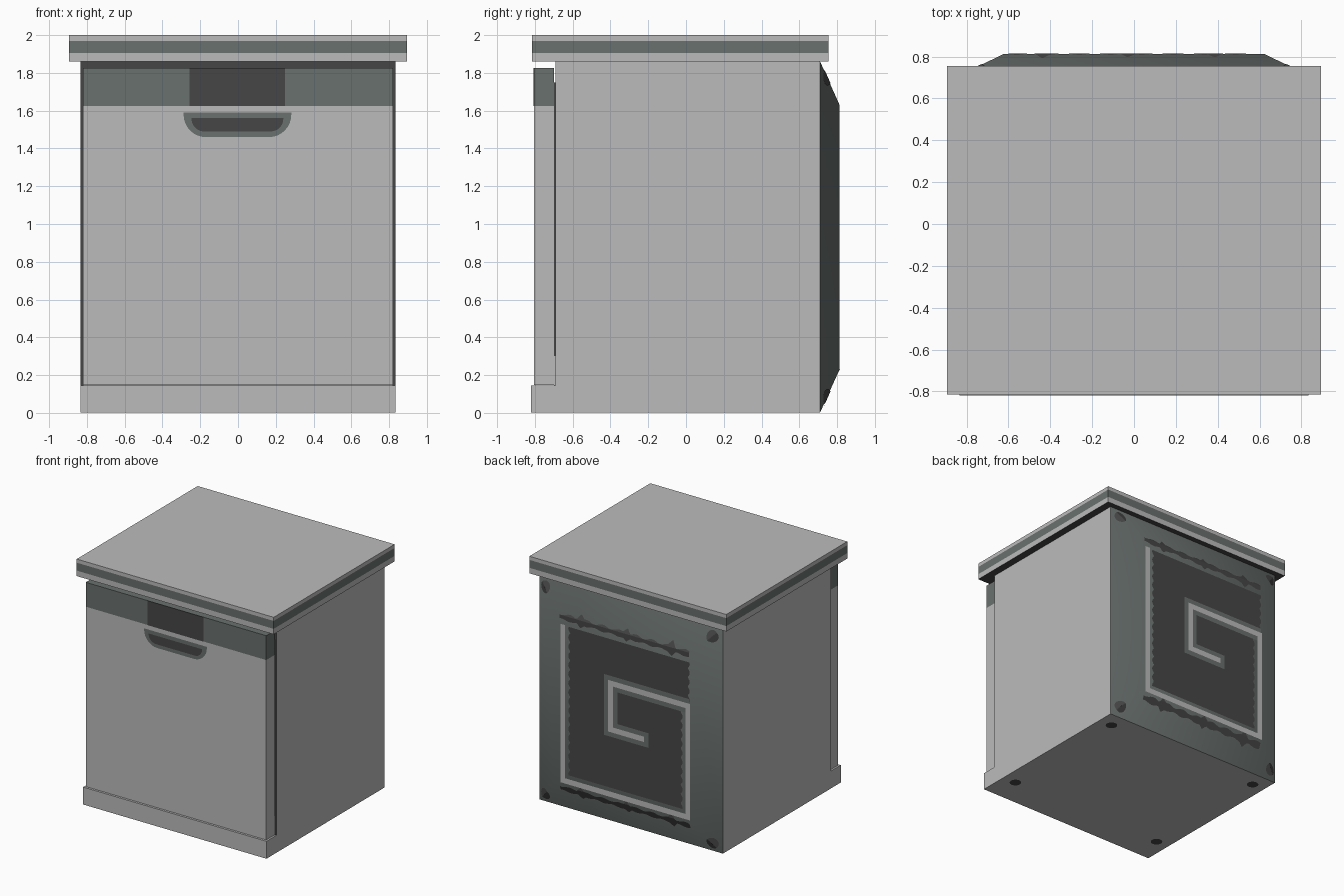
import bpy, bmesh, math

if "Cube" in bpy.data.objects:
    bpy.data.objects.remove(bpy.data.objects["Cube"])


def colour(name, r, g, b):
    m = bpy.data.materials.new(name)
    m.diffuse_color = (r, g, b, 1)
    m.use_nodes = True
    m.node_tree.nodes["Principled BSDF"].inputs["Base Color"].default_value = m.diffuse_color
    return m


LIGHT = colour("light_grey", 0.50, 0.50, 0.50)
MID = colour("slate_grey", 0.142, 0.165, 0.158)
DARK = colour("charcoal", 0.062, 0.062, 0.062)


def finish(name, bm, mats, smooth=False):
    me = bpy.data.meshes.new(name)
    for f in bm.faces:
        f.smooth = smooth
    bm.to_mesh(me)
    bm.free()
    for m in mats:
        me.materials.append(m)
    ob = bpy.data.objects.new(name, me)
    bpy.context.collection.objects.link(ob)
    return ob


def box(name, x0, x1, y0, y1, z0, z1, mats, cuts=(), rule=None):
    bm = bmesh.new()
    bmesh.ops.create_cube(bm, size=1)
    for v in bm.verts:
        v.co = (x1 if v.co.x > 0 else x0, y1 if v.co.y > 0 else y0, z1 if v.co.z > 0 else z0)
    for z in cuts:
        bmesh.ops.bisect_plane(bm, geom=bm.verts[:] + bm.edges[:] + bm.faces[:],
                               plane_co=(0, 0, z), plane_no=(0, 0, 1))
    bm.normal_update()
    if rule:
        for f in bm.faces:
            f.material_index = rule(f.calc_center_median(), f.normal)
    return finish(name, bm, mats)


# worktop with a darker band and a dark underside
def top_rule(c, n):
    if n.z < -0.5:
        return 2
    return 1 if 1.905 < c.z < 1.97 and abs(n.z) < 0.5 else 0


box("worktop", -0.895, 0.895, -0.815, 0.755, 1.86, 2.0, [LIGHT, MID, DARK], (1.905, 1.97), top_rule)

# cabinet with dark front opening, plinth, door and gap fillers
box("cabinet", -0.833, 0.833, -0.69, 0.71, 0.002, 1.86, [LIGHT, DARK],
    rule=lambda c, n: 1 if n.y < -0.5 else 0)
box("plinth", -0.833, 0.833, -0.82, -0.69, 0.002, 0.145, [LIGHT])
box("door_seal", -0.82, 0.82, -0.70, -0.69, 0.30, 1.75, [DARK])
box("door_hinge_strip", -0.82, 0.82, -0.70, -0.69, 0.145, 0.30, [LIGHT])
box("door", -0.82, 0.82, -0.805, -0.70, 0.147, 1.825, [LIGHT, MID], (1.625,),
    lambda c, n: 1 if c.z > 1.625 else 0)
box("control_display", -0.257, 0.25, -0.808, -0.803, 1.625, 1.826, [DARK])


# recessed grip, drawn as two D-shaped plates
def grip(name, hw, z0, z1, r, y, mat):
    bm = bmesh.new()
    pts = [(-hw, z1)]
    for s, a0 in ((-1, 180), (1, 270)):
        for i in range(9):
            a = math.radians(a0 + i * 11.25)
            pts.append((s * (hw - r) + r * math.cos(a), z0 + r + r * math.sin(a)))
    pts.append((hw, z1))
    bm.faces.new([bm.verts.new((x - 0.003, y, z)) for x, z in pts])
    finish(name, bm, [mat])


grip("grip_surround", 0.285, 1.46, 1.59, 0.118, -0.807, MID)
grip("grip_slot", 0.243, 1.49, 1.56, 0.067, -0.809, DARK)


# sloped back panel
HX, H, TX, TZ, D = 0.833, 1.86, 0.21, 0.23, 0.103


def on_back(x, z, off=0.0):
    k = min(1, (HX - abs(x)) / TX, z / TZ, (H - z) / TZ)
    return (x, 0.71 + D * k + off, z)


def back_faces(bm, loops, off):
    for lp in loops:
        f = bm.faces.new([bm.verts.new(on_back(x, z, off)) for x, z in lp])
        f.normal_update()
        if f.normal.y < 0:
            f.normal_flip()


bm = bmesh.new()
outer = [(-HX, 0.002), (HX, 0.002), (HX, H), (-HX, H)]
inner = [(-HX + TX, TZ), (HX - TX, TZ), (HX - TX, H - TZ), (-HX + TX, H - TZ)]
o = [bm.verts.new((x, 0.71, z)) for x, z in outer]
n = [bm.verts.new((x, 0.71 + D, z)) for x, z in inner]
for i in range(4):
    j = (i + 1) % 4
    bm.faces.new((o[j], o[i], n[i], n[j]))
bm.faces.new(n[::-1])
finish("back_panel", bm, [MID], smooth=True)


# dark core with scalloped sides
def core_edges(z):
    wave = 0.02 * abs(math.sin(math.pi * z / 0.075))
    right = -0.585 if z > 1.22 else -0.52
    return 0.48 + wave, right - wave


bm = bmesh.new()
zs = [0.33 + (1.55 - 0.33) * i / 100 for i in range(101)]
loops = []
for a, b in zip(zs, zs[1:]):
    (la, ra), (lb, rb) = core_edges(a), core_edges(b)
    loops.append([(la, a), (ra, a), (rb, b), (lb, b)])
back_faces(bm, loops, 0.002)
finish("back_core", bm, [DARK])


# wavy strips with small spikes, above and below the core
def strip(name, zc, fold):
    def half(x):
        d = min(abs(x - s) for s in (0.39, -0.03, -0.44))
        return 0.024 + 0.008 * math.sin(x * 42) + 0.042 * max(0, 1 - d / 0.035)
    bm = bmesh.new()
    xs = [-0.6 + 1.18 * i / 110 for i in range(111)]
    loops = []
    for a, b in zip(xs, xs[1:]):
        ha, hb = half(a), half(b)
        mid = lambda h: min(max(fold, zc - h * 0.8), zc + h)
        loops.append([(a, zc - ha * 0.8), (b, zc - hb * 0.8), (b, mid(hb)), (a, mid(ha))])
        loops.append([(a, mid(ha)), (b, mid(hb)), (b, zc + hb), (a, zc + ha)])
    loops = [lp for lp in loops if abs(lp[0][1] - lp[3][1]) + abs(lp[1][1] - lp[2][1]) > 1e-5]
    back_faces(bm, loops, 0.003)
    finish(name, bm, [DARK])


strip("back_strip_top", 1.615, H - TZ)
strip("back_strip_bottom", 0.20, TZ)

# spiral pipe and its surround
PATH = [(0.548, 1.535), (0.548, 0.277), (-0.588, 0.277), (-0.588, 1.19),
        (0.112, 1.19), (0.112, 0.81), (-0.17, 0.81)]


def pipe(name, pts, w, off, mat):
    bm = bmesh.new()
    loops = []
    for (ax, az), (bx, bz) in zip(pts, pts[1:]):
        x0, x1 = min(ax, bx) - w, max(ax, bx) + w
        z0, z1 = min(az, bz) - w, max(az, bz) + w
        loops.append([(x0, z0), (x1, z0), (x1, z1), (x0, z1)])
    back_faces(bm, loops, off)
    finish(name, bm, [mat])


pipe("spiral_surround", [(-0.54, 1.19)] + PATH[4:], 0.06, 0.0035, MID)
pipe("spiral_pipe", PATH, 0.022, 0.005, LIGHT)

# corner bolts on the back and feet pads underneath
for sx in (-1, 1):
    for sz in (-1, 1):
        side = ("left" if sx < 0 else "right")
        cx, cz = sx * (HX - 0.073), (0.08 if sz < 0 else H - 0.08)
        ring = [(cx + 0.047 * math.cos(t * math.pi / 12), cz + 0.047 * math.sin(t * math.pi / 12))
                for t in range(24)]
        bm = bmesh.new()
        back_faces(bm, [[(cx, cz), ring[i], ring[(i + 1) % 24]] for i in range(24)], 0.004)
        finish("back_bolt_" + side + ("_bottom" if sz < 0 else "_top"), bm, [DARK])

        bm = bmesh.new()
        bmesh.ops.create_circle(bm, cap_ends=True, segments=24, radius=0.045)
        for v in bm.verts:
            v.co = (v.co.x + sx * 0.715, v.co.y + sz * 0.58, 0)
        for f in bm.faces:
            f.normal_update()
            if f.normal.z > 0:
                f.normal_flip()
        finish("foot_" + side + ("_front" if sz < 0 else "_back"), bm, [DARK])
